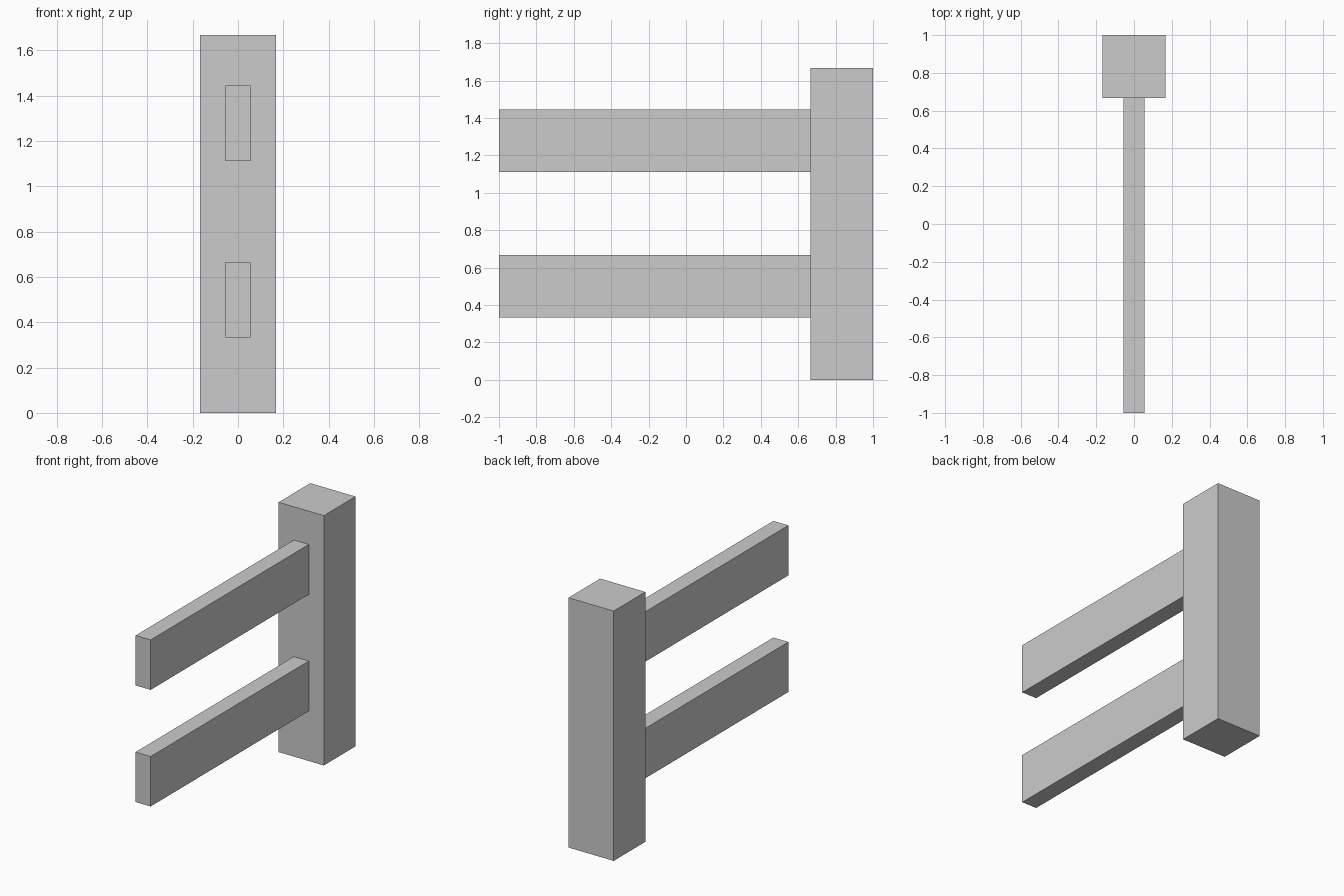
import bpy

if "Cube" in bpy.data.objects:
    bpy.data.objects.remove(bpy.data.objects["Cube"])


def box(name, lo, hi):
    """Axis-aligned box between two corners."""
    bpy.ops.mesh.primitive_cube_add(size=1, location=[(a + b) / 2 for a, b in zip(lo, hi)])
    ob = bpy.context.object
    ob.name = name
    ob.scale = [b - a for a, b in zip(lo, hi)]
    bpy.ops.object.transform_apply(location=False, rotation=False, scale=True)
    return ob


U = 1 / 18           # module: the model is 36 units long
POST_FRONT = 12 * U  # y of the post face the rails meet

# Upright post at the back end
box("post", (-3 * U, POST_FRONT, 0), (3 * U, 1, 30 * U))

# Two horizontal rails butting against the post
for name, z in (("lower_rail", 6 * U), ("upper_rail", 20 * U)):
    box(name, (-U, -1, z), (U, POST_FRONT, z + 6 * U))
